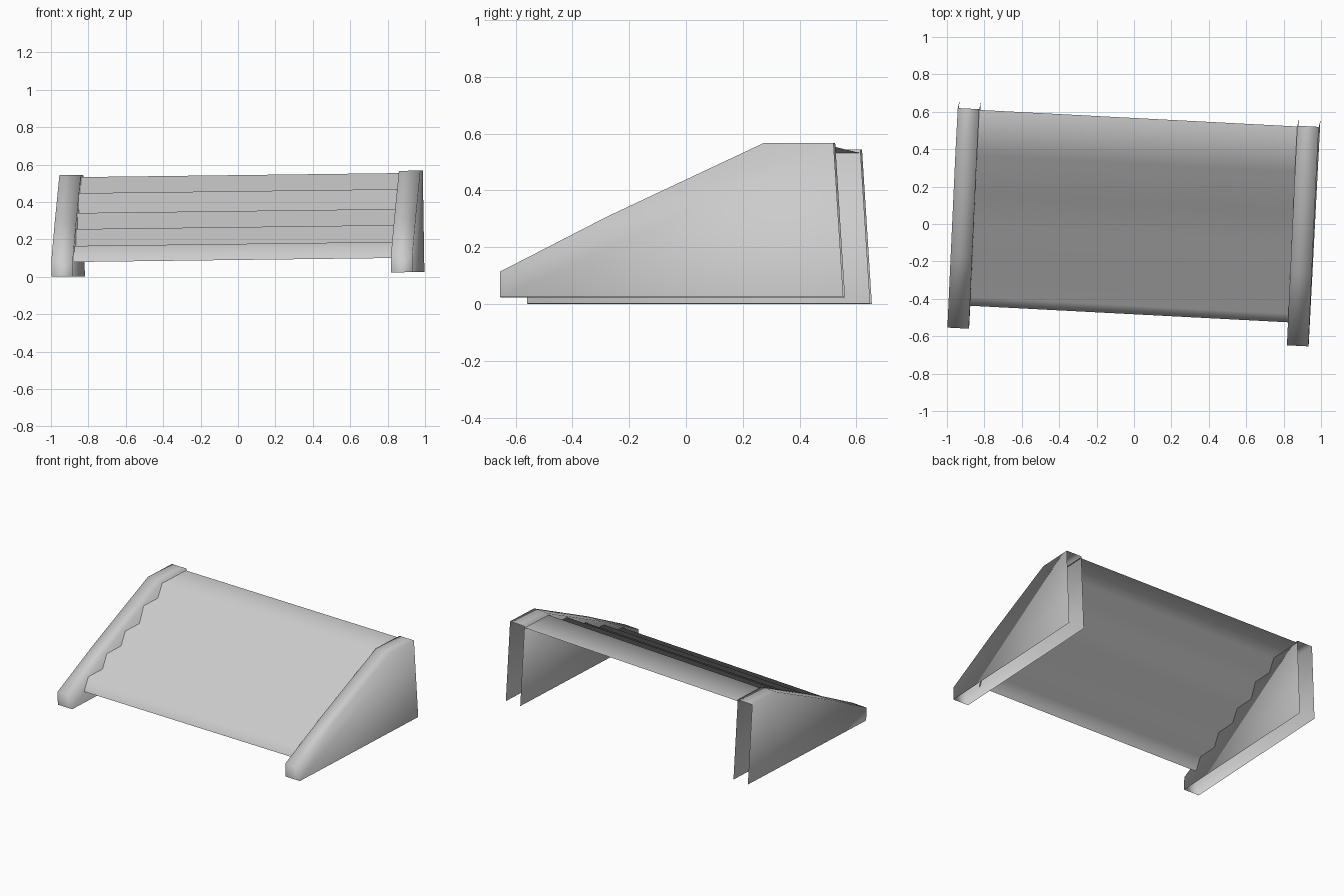
import bpy, bmesh
from mathutils import Matrix

cube = bpy.data.objects.get("Cube")
if cube:
    bpy.data.objects.remove(cube, do_unlink=True)

# Single plain grey
grey = bpy.data.materials.new("light_grey")
grey.use_nodes = True
colour = (0.6, 0.6, 0.6, 1)
grey.diffuse_color = colour
grey.node_tree.nodes["Principled BSDF"].inputs["Base Color"].default_value = colour

# The whole flight stands slightly turned and rolled
PLACE = (Matrix.Translation((0, 0, 0.0125)) @ Matrix.Rotation(-0.052, 4, 'Z')
         @ Matrix.Rotation(-0.0125, 4, 'Y'))


def extruded_strip(name, profile, x_mid, half, side_panels):
    """Sweep a (y, z) profile along x as an open shell, optionally with side panels."""
    bm = bmesh.new()
    right, left = [[bm.verts.new((x_mid + s * half, y, z)) for y, z in profile]
                   for s in (-1, 1)]
    swept = len(profile) - (2 if side_panels else 1)
    for i in range(swept):
        bm.faces.new((right[i], left[i], left[i + 1], right[i + 1]))
    if side_panels:
        bm.faces.new(right)
        bm.faces.new(left[::-1])
    mesh = bpy.data.meshes.new(name)
    bm.transform(PLACE)
    bm.to_mesh(mesh)
    bm.free()
    mesh.materials.append(grey)
    mesh.shade_smooth()
    obj = bpy.data.objects.new(name, mesh)
    bpy.context.collection.objects.link(obj)


# Side walls: hollow, open at the back and underneath
wall = [(-0.605, 0), (-0.605, 0.09), (-0.225, 0.285), (0.325, 0.543),
        (0.57, 0.543), (0.605, 0)]
for name, side in (("left_wall", 1), ("right_wall", -1)):
    extruded_strip(name, wall, side * 0.909, 0.0575, True)

# Steps: thin shell with leaning risers and a deeper top landing
heights = [0.077, 0.163, 0.253, 0.339, 0.445, 0.531]
y, steps = -0.482, []
for low, high in zip(heights, heights[1:]):
    steps += [(y, low), (y + 0.045, high)]
    y += 0.19
steps.append((0.566, heights[-1]))
extruded_strip("steps", steps, 0, 0.858, False)
